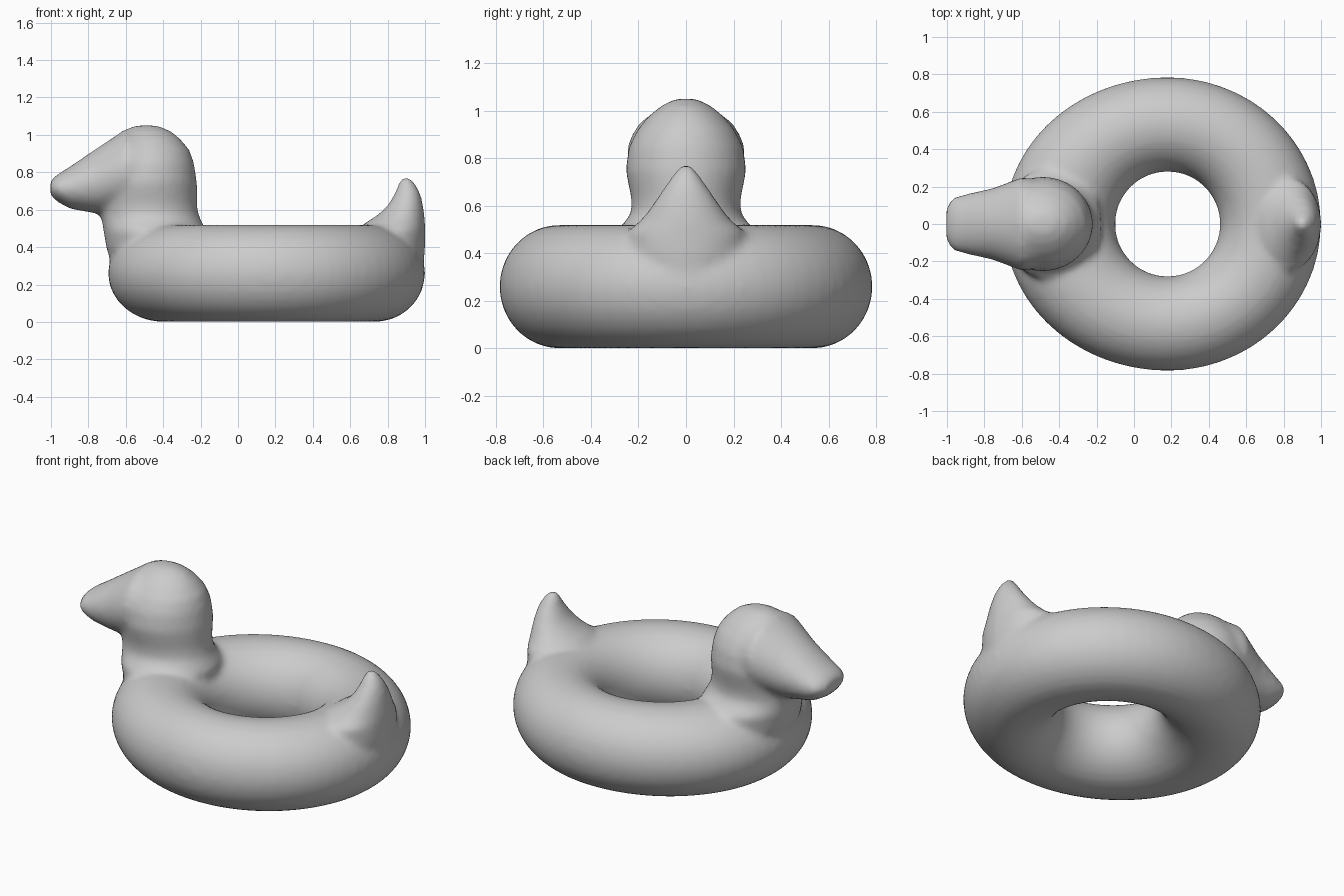
import bpy, bmesh
from math import sin, cos, pi

cube = bpy.data.objects.get("Cube")
if cube:
    bpy.data.objects.remove(cube, do_unlink=True)

grey = bpy.data.materials.new("soft grey")
grey.use_nodes = True
grey.diffuse_color = (0.6, 0.6, 0.6, 1)
grey.node_tree.nodes["Principled BSDF"].inputs["Base Color"].default_value = (0.6, 0.6, 0.6, 1)

bm = bmesh.new()
SIDES = 32


def bridge(rings, closed=False):
    """Skin a list of vertex loops, capping the ends unless closed."""
    pairs = list(zip(rings, rings[1:]))
    if closed:
        pairs.append((rings[-1], rings[0]))
    else:
        bm.faces.new(rings[0])
        bm.faces.new(rings[-1])
    for a, b in pairs:
        n = len(a)
        for i in range(n):
            j = (i + 1) % n
            bm.faces.new((a[i], a[j], b[j], b[i]))


def loft_up(sections):
    """Stack of ellipses: height, x from, x to, half width."""
    rings = []
    for z, x0, x1, hy in sections:
        rings.append([bm.verts.new(((x0 + x1) / 2 + (x1 - x0) / 2 * cos(t),
                                    hy * sin(t), z))
                      for t in (2 * pi * i / SIDES for i in range(SIDES))])
    bridge(rings)


def loft_along(sections):
    """Row of ellipses: x, bottom, top, half width."""
    rings = []
    for x, z0, z1, hy in sections:
        rings.append([bm.verts.new((x, hy * cos(t),
                                    (z0 + z1) / 2 + (z1 - z0) / 2 * sin(t)))
                      for t in (2 * pi * i / SIDES for i in range(SIDES))])
    bridge(rings)


# Swim ring, stretched towards the breast and slightly towards the tail
HOLE, SIDE, BREAST, RUMP = 0.28, 0.785, 0.875, 0.82
rings = []
for i in range(64):
    a = 2 * pi * i / 64
    reach = RUMP if cos(a) > 0 else BREAST
    outer = ((cos(a) / reach) ** 2 + (sin(a) / SIDE) ** 2) ** -0.5
    mid, half = (outer + HOLE) / 2, (outer - HOLE) / 2
    loop = []
    for k in range(SIDES):
        t = 2 * pi * k / SIDES
        r = mid + half * cos(t)
        loop.append(bm.verts.new((0.18 + r * cos(a), r * sin(a), 0.26 + 0.26 * sin(t))))
    rings.append(loop)
bridge(rings, closed=True)

# Neck and head
loft_up([(0.25, -0.66, -0.24, 0.24), (0.40, -0.705, -0.18, 0.29),
         (0.49, -0.72, -0.17, 0.30), (0.53, -0.725, -0.19, 0.26),
         (0.57, -0.735, -0.21, 0.23), (0.63, -0.74, -0.22, 0.23),
         (0.75, -0.76, -0.22, 0.255), (0.85, -0.74, -0.235, 0.24),
         (0.92, -0.71, -0.26, 0.205), (0.98, -0.67, -0.31, 0.155),
         (1.02, -0.62, -0.36, 0.105), (1.05, -0.55, -0.43, 0.045)])

# Beak
loft_along([(-1.003, 0.68, 0.755, 0.09), (-0.97, 0.645, 0.785, 0.14),
            (-0.90, 0.605, 0.83, 0.16), (-0.76, 0.58, 0.925, 0.19),
            (-0.60, 0.595, 1.03, 0.25), (-0.45, 0.62, 1.01, 0.23)])

# Tail
loft_up([(0.25, 0.74, 0.99, 0.14), (0.40, 0.70, 1.0, 0.23),
         (0.49, 0.64, 1.0, 0.25), (0.53, 0.68, 1.0, 0.20),
         (0.57, 0.745, 0.997, 0.165), (0.62, 0.80, 0.99, 0.13),
         (0.68, 0.835, 0.977, 0.09), (0.73, 0.855, 0.955, 0.055),
         (0.775, 0.875, 0.915, 0.02)])

bmesh.ops.recalc_face_normals(bm, faces=bm.faces)
mesh = bpy.data.meshes.new("duck_swim_ring")
bm.to_mesh(mesh)
bm.free()
mesh.materials.append(grey)
duck = bpy.data.objects.new("duck_swim_ring", mesh)
bpy.context.collection.objects.link(duck)

# Fuse the parts into one inflated skin
remesh = duck.modifiers.new("fuse", 'REMESH')
remesh.mode = 'VOXEL'
remesh.voxel_size = 0.02
remesh.use_smooth_shade = True
relax = duck.modifiers.new("relax", 'SMOOTH')
relax.factor = 0.5
relax.iterations = 6
